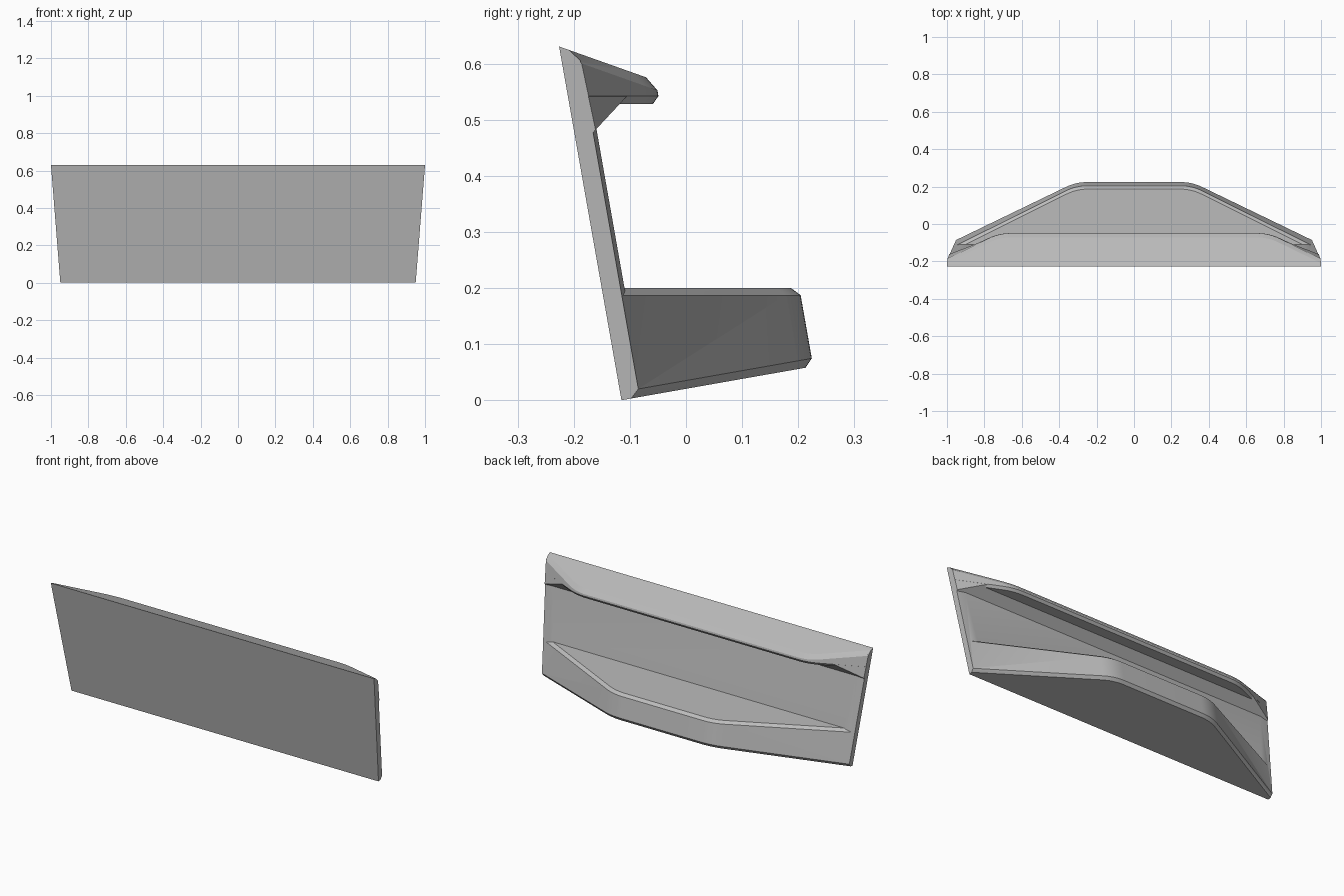
import bpy, bmesh, math
from mathutils import Vector

cube = bpy.data.objects.get("Cube")
if cube:
    bpy.data.objects.remove(cube)

TILT = math.radians(10)
C, S, T = math.cos(TILT), math.sin(TILT), math.tan(TILT)
FOOT = -0.115            # y of the front bottom edge
HEIGHT, LOW, HIGH = 0.64, 0.95, 1.0   # panel height, half widths at bottom and top
THICK = 0.033            # panel thickness at its ends

grey = bpy.data.materials.new("plain_grey")
grey.use_nodes = True
colour = (0.5, 0.5, 0.5, 1)
grey.diffuse_color = colour
grey.node_tree.nodes["Principled BSDF"].inputs["Base Color"].default_value = colour


def place(x, w, s):
    """Depth w behind the leaning front face, distance s up it."""
    return Vector((x, FOOT + w * C - s * S, w * S + s * C))


def on_plane(x, w, a, b):
    """Point at depth w on the plane z = a + b * y."""
    s = (a + b * (FOOT + w * C) - w * S) / (C + b * S)
    return place(x, w, s)


def outline(end, corner, radius, inset):
    """Rounded trapezoid, inset along its slanted and rear edges."""
    (xe, we), (xv, wv) = end, corner
    slope = math.atan2(wv - we, xe - xv)
    d = inset / math.cos(slope)
    wr = wv - inset
    xc = xv - (d - inset) / math.tan(slope)
    tangent = radius * math.tan(slope / 2)
    half = [(xe - 0.002, 0.004), (xe, we - d)]
    for i in range(9):
        a = slope * (1 - i / 8)
        half.append((xc - tangent + radius * math.sin(a), wr - radius * (1 - math.cos(a))))
    return half + [(-x, w) for x, w in reversed(half)]


def loft(bm, rings):
    """Closed solid through rings of equal length."""
    rows = [[bm.verts.new(p) for p in ring] for ring in rings]
    n = len(rows[0])
    for lower, upper in zip(rows, rows[1:]):
        for i in range(n):
            j = (i + 1) % n
            bm.faces.new((lower[i], lower[j], upper[j], upper[i]))
    bm.faces.new(rows[0][::-1])
    bm.faces.new(rows[-1])


def cut(bm, point, normal):
    """Remove everything on the normal's side and close the hole."""
    geom = bm.verts[:] + bm.edges[:] + bm.faces[:]
    bmesh.ops.bisect_plane(bm, geom=geom, dist=1e-6, plane_co=point,
                           plane_no=normal, clear_outer=True)
    edges = [e for e in bm.edges if e.is_boundary]
    if edges:
        bmesh.ops.holes_fill(bm, edges=edges, sides=0)


def trim_ends(bm):
    for side in (1, -1):
        up = place(side * HIGH, 0, HEIGHT) - place(side * LOW, 0, 0)
        back = place(0, 1, 0) - place(0, 0, 0)
        cut(bm, place(side * LOW, 0, 0), back.cross(up).normalized() * side)


def finish(bm, name):
    bmesh.ops.recalc_face_normals(bm, faces=bm.faces[:])
    mesh = bpy.data.meshes.new(name)
    bm.to_mesh(mesh)
    bm.free()
    mesh.materials.append(grey)
    obj = bpy.data.objects.new(name, mesh)
    bpy.context.collection.objects.link(obj)
    return obj


def solid(name, end, corner, radius, levels, trim=False, cutter=None):
    bm = bmesh.new()
    loft(bm, [[on_plane(x, w, a, b) for x, w in outline(end, corner, radius, inset)]
              for inset, a, b in levels])
    if cutter:
        cut(bm, *cutter)
    if trim:
        trim_ends(bm)
    return finish(bm, name)


# Roof plane of the top lip
ROOF_B = -0.355
ROOF_A = 0.63 + ROOF_B * 0.225

# Leaning panel, slightly thinner toward its ends
bm = bmesh.new()
rings = []
for s in (0, HEIGHT + 0.03):
    e = LOW + (HIGH - LOW) * s / HEIGHT
    rings.append([place(x, w, s) for x, w in
                  ((-e, 0), (e, 0), (e, THICK), (e - 0.05, 0.04), (0.05 - e, 0.04), (-e, THICK))])
loft(bm, rings)
cut(bm, Vector((0, 0, ROOF_A)), Vector((0, -ROOF_B, 1)))
cut(bm, Vector((0, -0.205, 0.621)), Vector((0, 0.016, 0.017)))
cut(bm, place(0, 0.0176, 0), place(0, 1, -1) - place(0, 0, 0))
panel = finish(bm, "leaning_panel")

# Bottom shelf: sole square to the panel, level top, chamfered rims
shelf = solid("bottom_shelf", (LOW, THICK), (0.31, 0.347), 0.26, [
    (0.014, -FOOT * T, T),
    (0, -FOOT * T + 0.0145 / C, T),
    (0, 0.187, 0),
    (0.015, 0.2, 0)])

# Top lip, overrunning the panel ends before trimming
LIP_END, LIP_CORNER = (1.02, 0.024), (0.72, 0.159)
lip = solid("top_lip", LIP_END, LIP_CORNER, 0.28, [
    (0.012, 0.528, 0),
    (0, 0.542, 0),
    (0, ROOF_A - 0.016, ROOF_B),
    (0.016, ROOF_A, ROOF_B)], trim=True)

# Sloping brace under the lip
brace = solid("lip_brace", LIP_END, LIP_CORNER, 0.28, [
    (0.0003, 0.47, 0),
    (0.0003, 0.548, 0)], trim=True,
    cutter=(Vector((0, -0.16, 0.483)), Vector((0, 0.045, -0.042))))

# Merge into one body
for part in (shelf, lip, brace):
    mod = panel.modifiers.new("join_" + part.name, "BOOLEAN")
    mod.operation = "UNION"
    mod.solver = "EXACT"
    mod.object = part
bpy.context.view_layer.objects.active = panel
panel.select_set(True)
for mod in list(panel.modifiers):
    bpy.ops.object.modifier_apply(modifier=mod.name)
for part in (shelf, lip, brace):
    bpy.data.objects.remove(part)
panel.name = "display_ledge"
bpy.ops.object.shade_smooth_by_angle(angle=math.radians(20))
